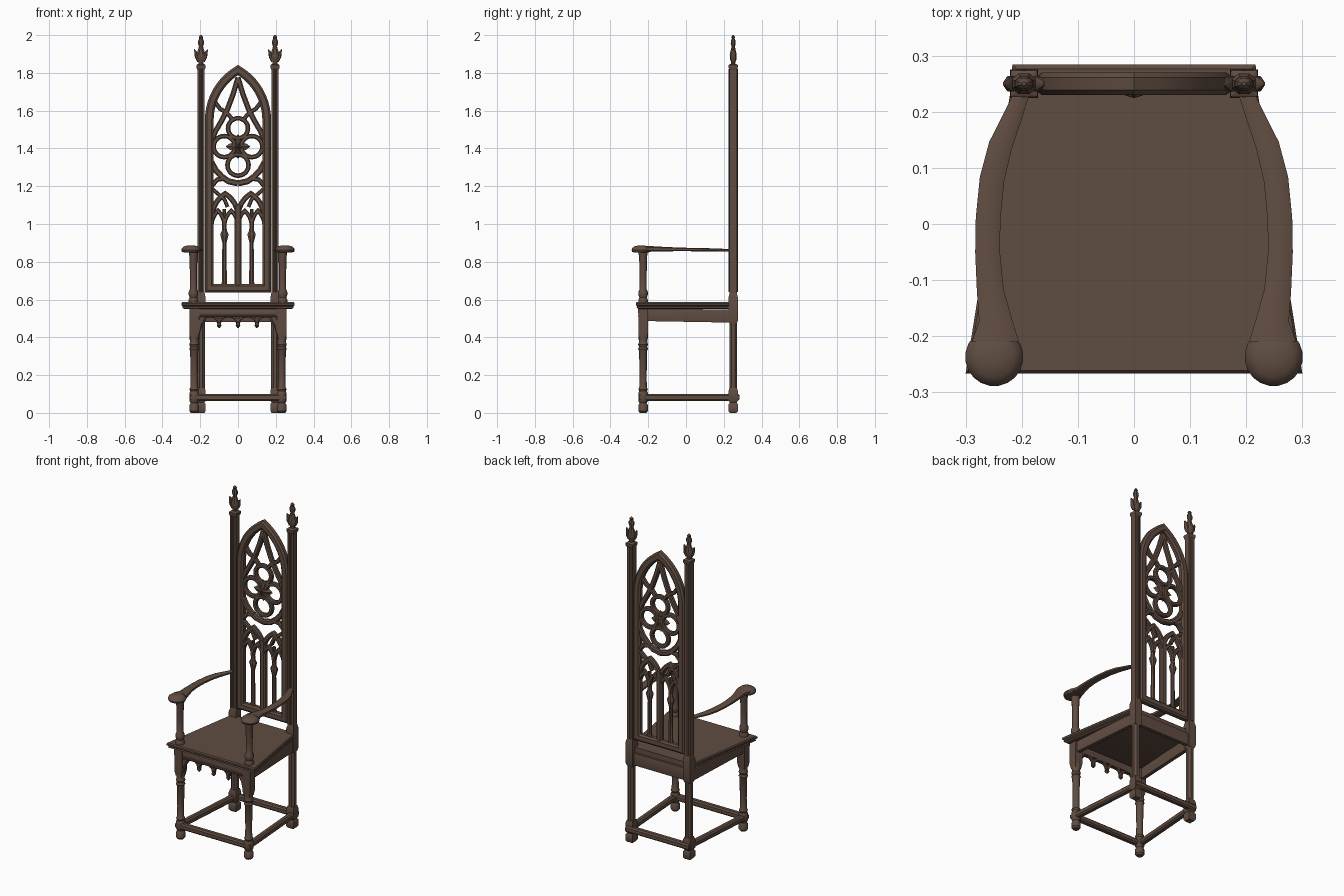
import bpy, bmesh, math
from mathutils import Vector

wood = bpy.data.materials.new("dark brown wood")
wood.diffuse_color = (0.118, 0.074, 0.054, 1)
Y, Z = Vector((0, 1, 0)), Vector((0, 0, 1))


def finish(bm, name, angle=35):
    bmesh.ops.recalc_face_normals(bm, faces=bm.faces)
    me = bpy.data.meshes.new(name)
    bm.to_mesh(me)
    bm.free()
    me.materials.append(wood)
    for p in me.polygons:
        p.use_smooth = True
    me.set_sharp_from_angle(angle=math.radians(angle))
    ob = bpy.data.objects.new(name, me)
    bpy.context.collection.objects.link(ob)
    return ob


def skin(bm, rings, closed=False):
    n = len(rings[0])
    m = len(rings)
    for i in range(m if closed else m - 1):
        a, b = rings[i], rings[(i + 1) % m]
        for k in range(n):
            bm.faces.new((a[k], a[(k + 1) % n], b[(k + 1) % n], b[k]))
    if not closed:
        bm.faces.new(rings[0])
        bm.faces.new(rings[-1])


def sweep(name, pts, sizes, up, closed=False, ch=0.55):
    """Chamfered bar along a path; sizes are (half side, half up)."""
    pts = [Vector(p) for p in pts]
    n = len(pts)
    if isinstance(sizes, tuple):
        sizes = [sizes] * n
    sec = [(1, -ch), (1, ch), (ch, 1), (-ch, 1), (-1, ch), (-1, -ch), (-ch, -1), (ch, -1)]
    bm = bmesh.new()
    rings = []
    for i, p in enumerate(pts):
        d0 = (p - pts[i - 1]).normalized() if closed or i > 0 else None
        d1 = (pts[(i + 1) % n] - p).normalized() if closed or i < n - 1 else None
        d0, d1 = d0 or d1, d1 or d0
        t = (d0 + d1).normalized()
        side = up.cross(t).normalized()
        k = min(1 / max(t.dot(d1), 0.3), 2.3)
        w, h = sizes[i]
        rings.append([bm.verts.new(p + side * w * k * a + up * h * b) for a, b in sec])
    skin(bm, rings, closed)
    return finish(bm, name)


def lathe(name, loc, prof, sides=16, sy=1.0):
    """Turned part from (radius, z) pairs; four sides gives square stock."""
    bm = bmesh.new()
    off, f = (math.pi / 4, math.sqrt(2)) if sides == 4 else (math.pi / sides, 1)
    rings = []
    for r, z in prof:
        rings.append([bm.verts.new((loc[0] + f * r * math.cos(off + 2 * math.pi * k / sides),
                                    loc[1] + sy * f * r * math.sin(off + 2 * math.pi * k / sides),
                                    z)) for k in range(sides)])
    skin(bm, rings)
    return finish(bm, name)


def arch(xc, a, z0, h, n=8):
    """Pointed two-centred arch points in (x, z)."""
    c = (h * h - a * a) / (2 * a)
    R = a + c
    e = math.atan2(h, c)
    right = [(R * math.cos(e * i / n) - c, z0 + R * math.sin(e * i / n)) for i in range(n + 1)]
    return [(xc - x, z) for x, z in right[:-1]] + [(xc + x, z) for x, z in reversed(right)]


YB = 0.25


def tracery(name, pts, w=0.012, d=0.014, closed=False):
    return sweep(name, [(x, YB, z) for x, z in pts], (w, d), Y, closed)


def ring(xc, zc, r, n=24):
    return [(xc + r * math.cos(2 * math.pi * k / n), zc + r * math.sin(2 * math.pi * k / n))
            for k in range(n)]


# seat: trapezoid slab with moulded edge
bm = bmesh.new()
rings = []
for o, z in [(-0.018, 0.55), (-0.005, 0.556), (-0.008, 0.564), (0, 0.57), (0, 0.58), (-0.005, 0.586)]:
    rings.append([bm.verts.new(v) for v in [(-0.3 - o, -0.266 - o, z), (0.3 + o, -0.266 - o, z),
                                            (0.218 + o, 0.25, z), (-0.218 - o, 0.25, z)]])
skin(bm, rings)
finish(bm, "seat", 25)

# aprons under the seat
sweep("back_apron", [(-0.2, 0.252, 0.517), (0.2, 0.252, 0.517)], (0.012, 0.037), Z, ch=0.9)
sweep("front_apron", [(-0.22, -0.235, 0.531), (0.22, -0.235, 0.531)], (0.012, 0.022), Z, ch=0.9)
sweep("front_apron_bead", [(-0.2, -0.248, 0.513), (0.2, -0.248, 0.513)], (0.006, 0.005), Z)
for i in range(4):
    pts = arch(-0.15 + i * 0.1, 0.048, 0.472, 0.04, 6)
    sweep("apron_scallop", [(x, -0.235, z) for x, z in pts], (0.008, 0.01), Y)
for x in (-0.1, 0, 0.1):
    lathe("apron_pendant", (x, -0.235), [(0.01, 0.5), (0.014, 0.48), (0.009, 0.472),
                                         (0.014, 0.463), (0.004, 0.45)], 8)

# stretcher frame near the floor
sweep("stretcher_frame", [(-0.236, -0.232, 0.082), (0.236, -0.232, 0.082),
                          (0.2, 0.266, 0.082), (-0.2, 0.266, 0.082)], (0.018, 0.018), Z, True)

for s in (-1, 1):
    # side apron
    sweep("side_apron", [(s * 0.235, -0.21, 0.52), (s * 0.205, 0.24, 0.512)],
          [(0.012, 0.034), (0.012, 0.034)], Z, ch=0.9)
    # front leg, turned with square blocks
    fx, fy = s * 0.232, -0.227
    lathe("front_leg", (fx, fy), [(0.018, 0), (0.026, 0.01), (0.026, 0.04), (0.019, 0.052), (0.026, 0.062),
                                  (0.026, 0.105), (0.021, 0.115), (0.026, 0.125), (0.02, 0.138), (0.019, 0.2),
                                  (0.022, 0.33), (0.027, 0.338), (0.022, 0.35), (0.027, 0.362),
                                  (0.022, 0.375), (0.026, 0.4), (0.026, 0.5)])
    lathe("front_leg_block", (fx, fy), [(0.02, 0.39), (0.025, 0.42), (0.026, 0.555)], 4)
    # corner bracket
    sweep("leg_bracket", [(s * 0.21, fy - 0.006, 0.42), (s * 0.203, fy - 0.006, 0.47), (s * 0.185, fy - 0.006, 0.515)],
          [(0.008, 0.014), (0.014, 0.014), (0.024, 0.014)], Y)
    # back post: foot, lower leg, block, tall octagonal shaft
    bx = s * 0.196
    lathe("back_foot", (bx, YB), [(0.018, 0), (0.025, 0.01), (0.025, 0.045), (0.018, 0.055), (0.025, 0.065),
                                  (0.025, 0.115), (0.019, 0.135)], 4)
    lathe("back_leg", (bx, YB), [(0.022, 0.12), (0.022, 0.5)], 8)
    lathe("back_leg_block", (bx, YB), [(0.019, 0.47), (0.025, 0.49), (0.025, 0.61), (0.019, 0.635)], 4)
    lathe("back_post", (bx, YB), [(0.019, 0.62), (0.019, 1.825)], 4)
    lathe("post_bead", (bx, YB - 0.016), [(0.009, 0.64), (0.009, 1.82)], 8)
    lathe("post_bead_back", (bx, YB + 0.016), [(0.009, 0.64), (0.009, 1.82)], 8)
    lathe("post_cap", (bx, YB), [(0.019, 1.815), (0.024, 1.828), (0.024, 1.842), (0.014, 1.848)], 4)
    # leafy finial
    lathe("finial", (bx, YB), [(0.013, 1.84), (0.016, 1.86), (0.024, 1.872), (0.025, 1.9), (0.016, 1.925), (0.012, 1.94),
                               (0.018, 1.955), (0.017, 1.97), (0.01, 1.982), (0.013, 1.99), (0.004, 2.0)], 8, 0.8)
    for e in (-1, 1):
        sweep("finial_leaf", [(bx + e * 0.014, YB, 1.86), (bx + e * 0.024, YB, 1.885),
                              (bx + e * 0.028, YB, 1.91), (bx + e * 0.036, YB, 1.925)],
              [(0.006, 0.01), (0.009, 0.014), (0.007, 0.011), (0.002, 0.003)], Y)
    # arm post
    lathe("arm_post", (s * 0.236, -0.227), [(0.026, 0.58), (0.026, 0.6), (0.021, 0.61), (0.026, 0.625), (0.026, 0.64),
                                            (0.019, 0.655), (0.019, 0.72), (0.022, 0.83), (0.025, 0.84), (0.025, 0.862)], 12)
    # bowed armrest with rounded hand knob
    arm = [(0.197, 0.24, 0.861, 0.013, 0.006), (0.217, 0.19, 0.862, 0.017, 0.007),
           (0.238, 0.14, 0.863, 0.021, 0.008), (0.253, 0.08, 0.864, 0.022, 0.009),
           (0.26, 0.01, 0.865, 0.022, 0.009), (0.261, -0.05, 0.866, 0.022, 0.01),
           (0.256, -0.12, 0.867, 0.024, 0.012), (0.247, -0.17, 0.868, 0.029, 0.014),
           (0.247, -0.21, 0.869, 0.042, 0.015)]
    sweep("armrest", [(s * a[0], a[1], a[2]) for a in arm], [(a[3], a[4]) for a in arm], Z)
    lathe("armrest_knob", (s * 0.249, -0.237), [(0.03, 0.848), (0.048, 0.852), (0.052, 0.862), (0.048, 0.873),
                                                (0.036, 0.882), (0.015, 0.887)], 20)

    # lower tracery: colonnette and arches
    x = s * 0.072
    lathe("colonnette", (x, YB), [(0.018, 0.67), (0.014, 0.7), (0.012, 0.9), (0.02, 0.93), (0.024, 0.945), (0.014, 0.965),
                                  (0.012, 1.0), (0.01, 1.08)], 8, 0.8)
    tracery("lancet_arch", arch(s * 0.036, 0.036, 0.99, 0.08, 6), 0.011)
    tracery("side_lancet_arch", arch(s * 0.106, 0.034, 0.99, 0.08, 6), 0.011)
    tracery("main_arch", arch(s * 0.068, 0.068, 1.04, 0.12), 0.014)
    tracery("arch_cusp", [(s * 0.055, 1.09), (x, 1.13), (s * 0.095, 1.15), (s * 0.135, 1.185)], 0.01)
    # scrolls joining the rose to the frame
    tracery("lower_scroll", [(s * 0.14, 1.2), (s * 0.11, 1.235), (s * 0.06, 1.243)], 0.012)
    tracery("rose_lobe_side", ring(s * 0.073, 1.41, 0.056), 0.012, closed=True)
    tracery("rose_cup", [(s * 0.142, 1.33), (s * 0.118, 1.285), (s * 0.085, 1.25),
                         (s * 0.05, 1.226), (0, 1.215)], 0.016)
    # upper tracery
    tracery("upper_leg", [(0, 1.775), (s * 0.025, 1.69), (s * 0.055, 1.61),
                          (s * 0.085, 1.55), (s * 0.12, 1.49), (s * 0.14, 1.44)], 0.014)
    tracery("upper_cusp", [(s * 0.125, 1.65), (s * 0.095, 1.61), (s * 0.06, 1.59), (s * 0.03, 1.555)], 0.011)

# rose lobes and centre mullion
tracery("rose_lobe_top", ring(0, 1.507, 0.053), 0.012, closed=True)
tracery("rose_lobe_bottom", ring(0, 1.312, 0.056), 0.012, closed=True)
tracery("centre_mullion", [(0, 0.67), (0, 1.1)], 0.019, 0.016)

# four-petalled rosette
bm = bmesh.new()
star = []
for k in range(16):
    r = (0.066, 0.046, 0.022, 0.046)[k % 4]
    star.append(bm.verts.new((r * math.cos(k * math.pi / 8), YB - 0.004, 1.41 + r * math.sin(k * math.pi / 8))))
tips = [bm.verts.new((0, y, 1.41)) for y in (0.224, 0.262)]
for t in tips:
    for k in range(16):
        bm.faces.new((star[k], star[(k + 1) % 16], t))
finish(bm, "rosette")

# pointed frame of the back, with rail and inner bead
gothic = [(-0.152, 0.66)] + arch(0, 0.152, 1.55, 0.265, 10) + [(0.152, 0.66)]
tracery("back_frame", gothic, 0.023, 0.02, closed=True)
